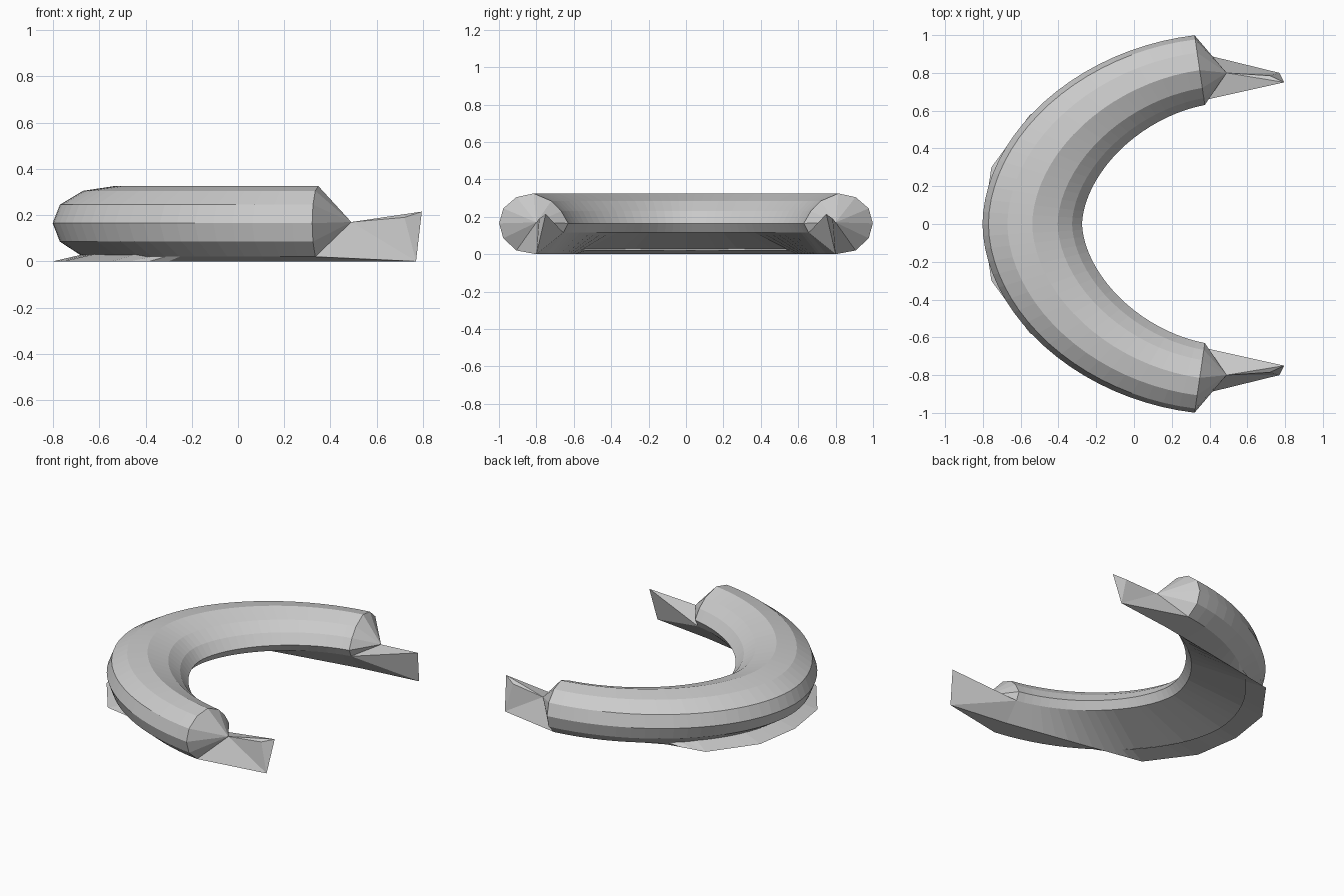
import bpy, bmesh, math
from mathutils import Vector

if "Cube" in bpy.data.objects:
    bpy.data.objects.remove(bpy.data.objects["Cube"])

N = 20  # stations on each half of the arc

# tube section: (0 = outer side .. 1 = inner side, height)
SECTION = [(.25, .02), (.06, .085), (0, .165), (.06, .245), (.25, .305),
           (.5, .325), (.755, .285), (.9, .23), (1, .165), (.93, .115)]
# rim of the underside: (fraction along half arc, x, y)
RIM = [(0, -.8, 0), (.25, -.755, .3), (.45, -.55, .58), (1, .37, .75)]


def arc(s, cx, a, b, n, tmax):
    """Point on a super-ellipse arc, s in -1..1."""
    t = abs(s) * math.radians(tmax)
    x = cx - a * math.cos(t) ** (2 / n)
    y = math.copysign(b * math.sin(t) ** (2 / n), s)
    return Vector((x, y, 0))


def station(s):
    outer = arc(s, .47, 1.272, 1.008, 1.9, 82.5)
    inner = arc(s, .47, .745, .64, 1.75, 80.5)
    return [outer.lerp(inner, u) + Vector((0, 0, z)) for u, z in SECTION]


def rim_point(s):
    f = abs(s)
    for (f0, x0, y0), (f1, x1, y1) in zip(RIM, RIM[1:]):
        if f <= f1 + 1e-6:
            k = (f - f0) / (f1 - f0)
            return Vector((x0 + k * (x1 - x0), math.copysign(y0 + k * (y1 - y0), s), 0))


def make(name, polys):
    """Flat-shaded object from a list of point polygons."""
    bm = bmesh.new()
    for p in polys:
        bm.faces.new([bm.verts.new(v) for v in p])
    bmesh.ops.remove_doubles(bm, verts=bm.verts, dist=1e-5)
    bmesh.ops.recalc_face_normals(bm, faces=bm.faces)
    me = bpy.data.meshes.new(name)
    bm.to_mesh(me)
    bm.free()
    ob = bpy.data.objects.new(name, me)
    bpy.context.collection.objects.link(ob)
    return ob


def loft(rows):
    return [[a[j], a[j + 1], b[j + 1], b[j]]
            for a, b in zip(rows, rows[1:]) for j in range(len(a) - 1)]


steps = [i / N for i in range(-N, N + 1)]
rings = [station(s) for s in steps]

# curved tube shell and its hollowed underside, with pointed outer corners
polys = loft(rings)
polys += loft([[r[-1], rim_point(s), r[0]] for s, r in zip(steps, rings)])

# tapered ends and flat forked prongs, mirrored front to back
for sign in (-1, 1):
    ring, plate = station(sign), rim_point(sign)

    def pt(x, y, z):
        return Vector((x, sign * y, z))

    cone = pt(.49, .8, .17)
    notch = pt(.72, .785, .19)
    top = pt(.795, .75, .215)
    low = pt(.77, .8, 0)
    inner, outer = ring[-1], ring[0]
    polys += [[a, b, cone] for a, b in zip(ring, ring[1:])]
    polys += [[cone, notch, low], [cone, low, outer], [notch, top, low],
              [cone, inner, top], [cone, top, notch],
              [inner, low, top], [inner, plate, low], [plate, outer, low]]

make("curved_tube_with_prongs", polys)
